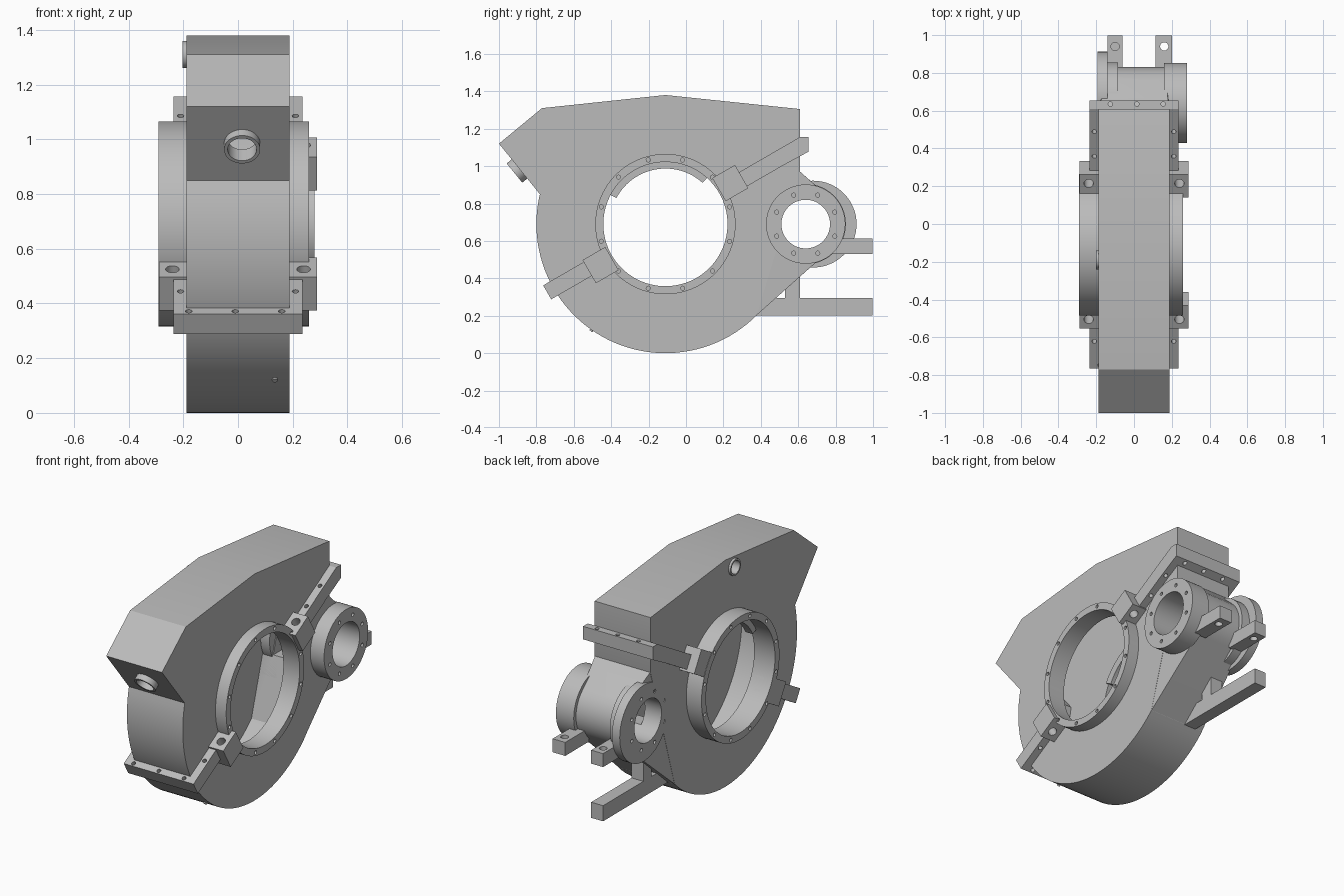
import bpy, bmesh
from math import sin, cos, pi, radians
from mathutils import Vector

cube = bpy.data.objects.get("Cube")
if cube:
    bpy.data.objects.remove(cube)

grey = bpy.data.materials.new("cast_grey")
grey.use_nodes = True
grey.diffuse_color = (0.5, 0.5, 0.5, 1)
grey.node_tree.nodes["Principled BSDF"].inputs["Base Color"].default_value = (0.5, 0.5, 0.5, 1)

CY, CZ = -0.11, 0.69      # main bore centre
SY = 0.64                 # small bore centre, same height
U = Vector((0, cos(pi / 6), sin(pi / 6)))     # along the split line
N = Vector((0, -sin(pi / 6), cos(pi / 6)))    # across the split line
X = Vector((1, 0, 0))
MAIN = Vector((0, CY, CZ))


def finish(name, bm):
    bmesh.ops.recalc_face_normals(bm, faces=bm.faces)
    mesh = bpy.data.meshes.new(name)
    bm.to_mesh(mesh)
    bm.free()
    mesh.materials.append(grey)
    ob = bpy.data.objects.new(name, mesh)
    bpy.context.collection.objects.link(ob)
    return ob


def prism(name, pts, x0, x1):
    """Extrude a (y, z) outline along x."""
    bm = bmesh.new()
    face = bm.faces.new([bm.verts.new((x0, y, z)) for y, z in pts])
    new = bmesh.ops.extrude_face_region(bm, geom=[face])["geom"]
    bmesh.ops.translate(bm, vec=(x1 - x0, 0, 0),
                        verts=[v for v in new if isinstance(v, bmesh.types.BMVert)])
    return finish(name, bm)


def box(name, x0, x1, y0, y1, z0, z1):
    return prism(name, [(y0, z0), (y1, z0), (y1, z1), (y0, z1)], x0, x1)


def rods(name, items, seg=64):
    """Cylinders, each given as start, end and radius."""
    bm = bmesh.new()
    for a, b, r in items:
        a, b = Vector(a), Vector(b)
        m = (b - a).to_track_quat('Z', 'Y').to_matrix().to_4x4()
        m.translation = (a + b) / 2
        bmesh.ops.create_cone(bm, cap_ends=True, segments=seg, radius1=r, radius2=r,
                              depth=(b - a).length, matrix=m)
    return finish(name, bm)


def disc(name, x0, x1, y, z, r, seg=64):
    return rods(name, [((x0, y, z), (x1, y, z), r)], seg)


def arc(y, z, r, a0, a1, n):
    angles = [radians(a0 + (a1 - a0) * i / n) for i in range(n + 1)]
    return [(y + r * cos(a), z + r * sin(a)) for a in angles]


def at(u, n):
    p = MAIN + U * u + N * n
    return (p.y, p.z)


def cut(ob, *cutters):
    for c in cutters:
        mod = ob.modifiers.new("cut", 'BOOLEAN')
        mod.operation, mod.solver, mod.object = 'DIFFERENCE', 'EXACT', c
        bpy.context.view_layer.objects.active = ob
        bpy.ops.object.modifier_apply(modifier=mod.name)
    return ob


# Main housing outline
outline = [(0.61, 0.97), (0.61, 1.305), (CY, 1.38), (-0.77, 1.31), (-1.0, 1.12)]
outline += arc(CY, CZ, 0.69, 166.6, 315, 48)
inner = [(CY + (y - CY) * 0.93, CZ + (z - CZ) * 0.93) for y, z in outline]

# Cutters
cavity = prism("cavity_cutter", inner, -0.15, 0.15)
main_bore = disc("main_bore_cutter", -0.5, 0.5, CY, CZ, 0.332, 96)
small_bore = disc("small_bore_cutter", -0.5, 0.5, SY, CZ, 0.13)
passage = box("passage_cutter", -0.08, 0.08, 0.3, 0.62, 0.6, 0.78)

slant = Vector((0, -0.775, -0.632))
port = Vector((0.015, -0.89, 0.985))
vent = Vector((-0.19, -0.19, 1.31))
openings = rods("opening_cutter", [(port - slant * 0.2, port + slant * 0.1, 0.053),
                                   (vent + X * 0.1, vent - X * 0.1, 0.04)], 32)

bolts = []
for x0, x1 in ((-0.3, -0.25), (0.22, 0.27)):
    bolts += [((x0, y, z), (x1, y, z), 0.011) for y, z in arc(CY, CZ, 0.355, 15, 345, 11)]
for x0, x1 in ((-0.2, -0.16), (0.25, 0.3)):
    bolts += [((x0, y, z), (x1, y, z), 0.011) for y, z in arc(SY, CZ, 0.168, 22.5, 337.5, 7)]
bolt_holes = rods("bolt_cutter", bolts, 12)


def across(x, u, r):
    p = MAIN + U * u + X * x
    return (p - N * 0.15, p + N * 0.15, r)


clamp = [across(s * 0.21, u, 0.012) for s in (-1, 1) for u in (-0.566, 0.566, 0.716)]
clamp += [across(x, -0.711, 0.012) for x in (-0.18, -0.01, 0.16)]
clamp += [((x, 0.635, 1.0), (x, 0.635, 1.2), 0.012) for x in (-0.125, 0.015, 0.155)]
clamp += [across(s * 0.24, u, 0.025) for s in (-1, 1) for u in (-0.425, 0.425)]
clamp_holes = rods("clamp_cutter", clamp, 16)

# Housing and the throat that joins it to the small bearing barrel
parts = [cut(prism("housing", outline, -0.188, 0.188), cavity, main_bore, small_bore, passage, openings)]

bm = bmesh.new()
for x, bx in ((-0.187, -0.14), (0.187, 0.165)):
    for y, z in [(0.378, 0.203), (0.5, 0.96), (0.605, 0.975)]:
        bm.verts.new((x, y, z))
    for y, z in arc(SY, CZ, 0.19, 0, 350, 35):
        bm.verts.new((bx, y, z))
hull = bmesh.ops.convex_hull(bm, input=bm.verts)
bmesh.ops.delete(bm, geom=list({g for g in hull["geom_interior"] if isinstance(g, bmesh.types.BMVert)}),
                 context='VERTS')
parts.append(cut(finish("bearing_throat", bm), small_bore, passage, cavity))

# Main bearing rings and inner lip
for name, x0, x1 in (("main_ring_right", -0.29, -0.17), ("main_ring_left", 0.17, 0.26)):
    parts.append(cut(disc(name, x0, x1, CY, CZ, 0.375, 96), main_bore, bolt_holes))
lip = arc(CY, CZ, 0.345, 48, 152, 24) + arc(CY, CZ, 0.297, 152, 48, 24)
parts.append(prism("bore_lip", lip, -0.19, -0.14))

# Small bearing flanges
parts.append(cut(disc("small_flange_left", 0.16, 0.28, SY, CZ, 0.212), small_bore, bolt_holes))
parts.append(cut(disc("small_flange_right", -0.192, -0.14, 0.68, CZ, 0.232), small_bore, bolt_holes))
parts.append(cut(disc("small_flange_step", -0.145, -0.085, SY, CZ, 0.215), small_bore))

# Split-line flange with bolt holes
flange = [at(-0.73, -0.043), at(-0.73, 0.043), (0.61, 1.156), (0.655, 1.156), (0.655, 1.08)]
lower = at(0.7, -0.043)
flange += [(0.655, 1.08 - 0.003), lower]
parts.append(cut(prism("split_flange", flange, -0.235, 0.235), cavity, main_bore, clamp_holes))

# Clamp lugs beside the main rings
for s, side in ((-1, "right"), (1, "left")):
    for e, end in ((-1, "front"), (1, "back")):
        pts = [at(e * u, e * n) for u, n in ((0.34, -0.055), (0.48, -0.055), (0.48, 0.088), (0.34, 0.088))]
        x0, x1 = sorted((s * 0.17, s * 0.288))
        parts.append(cut(prism(f"clamp_lug_{end}_{side}", pts, x0, x1), clamp_holes))

# Rear mounting lugs
for name, x0, x1, hx in (("rear_lug_right", -0.14, -0.06, -0.1), ("rear_lug_left", 0.115, 0.2, 0.16)):
    hole = rods("lug_cutter", [((hx, 0.94, 0.4), (hx, 0.94, 0.7), 0.022)], 24)
    parts.append(cut(box(name, x0, x1, 0.77, 0.998, 0.53, 0.612), hole))
    bpy.data.objects.remove(hole)

# Rear foot with riser
parts.append(prism("rear_foot", [(0.376, 0.2), (0.998, 0.2), (0.998, 0.295), (0.41, 0.295)], -0.14, -0.06))
parts.append(box("foot_riser", -0.14, -0.06, 0.53, 0.61, 0.28, 0.47))

# Front port, side vent and drain pin
parts.append(cut(rods("front_port", [(port - slant * 0.03, port + slant * 0.035, 0.066)], 40), openings))
parts.append(cut(rods("side_vent", [(vent + X * 0.02, vent - X * 0.012, 0.05)], 40), openings))
parts.append(rods("drain_pin", [((0.135, -0.48, 0.15), (0.135, -0.51, 0.118), 0.01)], 12))

for c in (cavity, main_bore, small_bore, passage, openings, bolt_holes, clamp_holes):
    bpy.data.objects.remove(c)

bpy.ops.object.select_all(action='DESELECT')
for ob in parts:
    ob.select_set(True)
bpy.context.view_layer.objects.active = parts[0]
bpy.ops.object.shade_smooth_by_angle(angle=radians(25))
